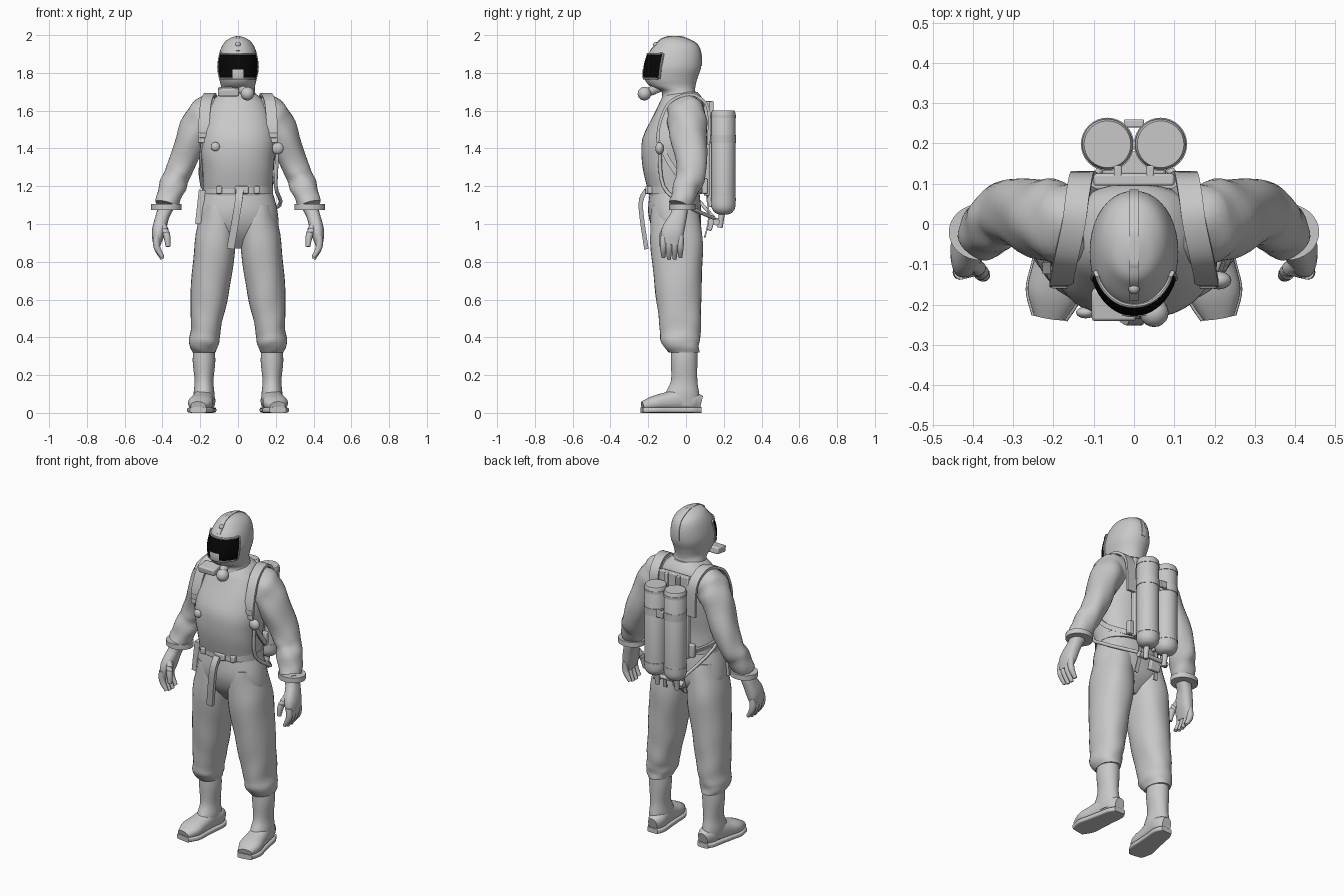
import bpy, bmesh
from math import sin, cos, pi, radians, copysign
from mathutils import Vector

cube = bpy.data.objects.get("Cube")
if cube:
    bpy.data.objects.remove(cube, do_unlink=True)


def material(name, level):
    mat = bpy.data.materials.new(name)
    mat.use_nodes = True
    colour = (level, level, level, 1)
    mat.diffuse_color = colour
    mat.node_tree.nodes["Principled BSDF"].inputs["Base Color"].default_value = colour
    return mat


GREY = material("suit grey", .58)
BLACK = material("visor black", .002)
ACROSS, DEPTH, SKEW = Vector((1, 0, 0)), Vector((0, 1, 0)), Vector((.3, .5, .8))
SIDES = (("left_", 1), ("right_", -1))
FRONT, BACK = -pi / 2, pi / 2


def finish(name, bm, mat=GREY, side=1):
    for v in bm.verts:
        v.co.x *= side
    bmesh.ops.recalc_face_normals(bm, faces=bm.faces)
    mesh = bpy.data.meshes.new(name)
    bm.to_mesh(mesh)
    bm.free()
    mesh.materials.append(mat)
    mesh.shade_smooth()
    mesh.set_sharp_from_angle(angle=radians(42))
    obj = bpy.data.objects.new(name, mesh)
    bpy.context.scene.collection.objects.link(obj)
    return obj


def upright(x, *levels):
    """Stack of level sections, each given as height, centre depth and half sizes."""
    return [(x, y, z, width, depth) for z, y, width, depth in levels]


def spline(rows, t):
    """Smooth in-between row of a list of (x, y, z, half width, half depth)."""
    last = len(rows) - 1
    t = min(max(t, 0), last)
    i = min(int(t), last - 1)
    f = t - i
    quad = zip(rows[max(i - 1, 0)], rows[i], rows[i + 1], rows[min(i + 2, last)])
    return [b + f * (c - a + f * (2 * a - 5 * b + 4 * c - d + f * (3 * (b - c) + d - a))) / 2
            for a, b, c, d in quad]


def point(rows, t, angle, ref=None, power=2, fold=0, grow=0):
    """Position on the skin; tilted across the path when a reference is given."""
    x, y, z, width, depth = spline(rows, t)
    u, v = ACROSS, DEPTH
    if ref:
        ahead, behind = (Vector(spline(rows, t + step)[:3]) for step in (.05, -.05))
        tangent = (ahead - behind).normalized()
        u = (ref - tangent * ref.dot(tangent)).normalized()
        v = tangent.cross(u)
    wrinkle = sin(3 * angle + 2 * t) * cos(2 * t + angle) + sin(7 * t + 2 * cos(angle)) / 2
    swell = 1 + fold * wrinkle
    along, out = (copysign(abs(w) ** (2 / power), w) for w in (cos(angle), sin(angle)))
    return Vector((x, y, z)) + u * along * (width + grow) * swell + v * out * (depth + grow) * swell


def bridge(bm, rings, closed):
    for low, high in zip(rings, rings[1:]):
        for i in range(len(low) - (not closed)):
            k = (i + 1) % len(low)
            bm.faces.new((low[i], low[k], high[k], high[i]))


def loft(name, rows, ref=None, power=2, n=32, steps=5, fold=0, mirror=False):
    """Skin rounded cross-sections; four sides give a flat strap."""
    turn = pi / 4 if n == 4 else 0
    for prefix, side in SIDES if mirror else (("", 1),):
        bm = bmesh.new()
        rings = [[bm.verts.new(point(rows, j / steps, turn + 2 * pi * i / n, ref, power, fold))
                  for i in range(n)] for j in range((len(rows) - 1) * steps + 1)]
        bridge(bm, rings, True)
        bm.faces.new(rings[0])
        bm.faces.new(rings[-1])
        finish(prefix + name, bm, side=side)


def tube(name, pts, r, tip=1, n=12, steps=4, mirror=False):
    rows = [(*p, r, r) for p in pts[:-1]] + [(*pts[-1], r * tip, r * tip)]
    loft(name, rows, SKEW, n=n, steps=steps, mirror=mirror)


def strap(name, pts, width, thick, mirror=False):
    loft(name, [(*p, width, thick) for p in pts], ACROSS, power=20, n=4, mirror=mirror)


def box(name, loc, size, tilt=0):
    bm = bmesh.new()
    bmesh.ops.create_cube(bm, size=1)
    for v in bm.verts:
        v.co = Vector([a * b for a, b in zip(v.co, size)])
    obj = finish(name, bm)
    obj.location = loc
    obj.rotation_euler.x = radians(tilt)
    bevel = obj.modifiers.new("soft edges", "BEVEL")
    bevel.width, bevel.segments = min(size) / 5, 2


def ball(name, loc, r, flat=1):
    bm = bmesh.new()
    bmesh.ops.create_uvsphere(bm, u_segments=20, v_segments=12, radius=r)
    for v in bm.verts:
        v.co.y *= flat
    finish(name, bm).location = loc


# Suit body
torso = upright(0, (1.14, -.06, .18, .13), (1.3, -.08, .19, .15), (1.45, -.07, .2, .16),
                (1.6, -.03, .17, .13), (1.66, -.02, .13, .11), (1.7, -.02, .08, .08))
loft("torso", torso, power=2.3, n=40, fold=.008)
hips = upright(0, (1.18, -.06, .18, .13), (1.06, -.06, .21, .14), (.96, -.05, .2, .12), (.87, -.05, .06, .05))
loft("hips", hips, power=2.2, n=40)
trousers = [(.1, -.06, 1.1, .09, .12), (.12, -.05, .9, .11, .14), (.15, -.04, .63, .1, .12),
            (.17, -.03, .45, .08, .11), (.18, -.03, .37, .08, .1), (.18, -.01, .32, .06, .08)]
loft("trouser_leg", trousers, power=2.2, fold=.025, mirror=True)
sleeve = [(.1, 0, 1.61, .09, .08), (.16, 0, 1.58, .1, .1), (.22, .01, 1.5, .1, .09),
          (.31, .03, 1.29, .08, .07), (.35, 0, 1.19, .07, .07), (.38, -.03, 1.1, .06, .06)]
loft("sleeve", sleeve, DEPTH, fold=.06, mirror=True)

# Rubber boots, the sole following the outline of the foot
shaft = upright(.18, (.37, -.01, .05, .07), (.28, -.01, .06, .07), (.17, -.01, .05, .07),
                (.1, -.02, .055, .09), (.04, -.02, .05, .09))
loft("boot_shaft", shaft, mirror=True)
foot = [(.17, .08, .05, .03, .04), (.17, .04, .06, .05, .05), (.18, -.03, .07, .055, .06),
        (.19, -.1, .06, .06, .05), (.2, -.17, .05, .065, .04), (.21, -.23, .035, .04, .025)]
loft("boot_foot", foot, ACROSS, 2.3, mirror=True)
sole = [(x, y * 1.02, .015, width + .005, .015) for x, y, z, width, height in foot]
loft("boot_sole", sole, ACROSS, 5, mirror=True)

# Gloves
cuff = upright(.38, *((z, -.02, .08, .07) for z in (1.075, 1.105)))
loft("glove_cuff", cuff, steps=1, mirror=True)
palm = [(.38, -.03, 1.09, .04, .04), (.4, -.04, 1.04, .045, .036), (.42, -.07, .96, .06, .036),
        (.43, -.08, .89, .05, .02)]
loft("palm", palm, DEPTH, 2.4, mirror=True)
for i, finger in enumerate(("index", "middle", "ring", "little")):
    y, drop = -.12 + .03 * i, abs(i - 1.5) / 100
    tube(finger + "_finger", [(.43, y, .94), (.43, y, .88), (.4, y, .81 + drop)], .018, .6, mirror=True)
tube("thumb", [(.41, -.08, 1.01), (.38, -.12, .95), (.37, -.13, .88)], .02, .6, mirror=True)

# Hood with visor
hood = upright(0, (1.66, -.03, .1, .1), (1.7, -.04, .09, .09), (1.73, -.07, .09, .12), (1.77, -.08, .1, .14),
               (1.83, -.07, .11, .15), (1.9, -.06, .1, .14), (1.95, -.05, .08, .11), (1.98, -.06, .05, .07),
               (1.995, -.06, .01, .02))
loft("hood", hood, power=2.1, n=40)
SILL, LINTEL = 3, 5  # hood sections bounding the visor


def on_hood(t, angle, grow=0):
    return point(hood, t, angle, power=2.1, grow=grow)


def patch(name, half, low, high, grow, mat, n=16):
    """Thin curved plate lying on the front of the hood."""
    bm = bmesh.new()
    grid = [[bm.verts.new(on_hood(low + (high - low) * j / n, FRONT + half * (2 * i / n - 1), grow))
             for i in range(n + 1)] for j in range(n + 1)]
    bridge(bm, grid, False)
    finish(name, bm, mat)


visor_half = radians(66)
patch("visor", visor_half, SILL, LINTEL, .005, BLACK)
patch("nose_cup", radians(14), SILL, SILL + .8, .008, GREY)
arc = [i / 8 - 1 for i in range(17)]
edge = [(SILL, a) for a in arc] + [(4, 1)] + [(LINTEL, -a) for a in arc] + [(4, -1), (SILL, -1)]
tube("visor_frame", [on_hood(t, FRONT + visor_half * a, .003) for t, a in edge], .006, n=8, steps=2)
crest = [on_hood(5.3 + .3 * i, FRONT) for i in range(9)] + [on_hood(7.7 - .4 * i, BACK) for i in range(10)]
strap("hood_seam", crest, .012, .003)
ball("hood_stud", on_hood(6, FRONT), .014)

# Breathing valve under the chin
valve = (.05, -.22, 1.69)
ball("regulator", valve, .036)
box("regulator_block", (-.05, -.2, 1.7), (.11, .08, .04), 8)
tube("regulator_neck", [valve, (0, -.12, 1.73)], .024)

# Harness
shoulder = [(.12, .12, 1.42), (.13, .12, 1.6), (.14, .07, 1.67), (.15, 0, 1.685), (.17, -.09, 1.64),
            (.18, -.14, 1.53), (.18, -.15, 1.43)]
strap("shoulder_strap", shoulder, .03, .008, mirror=True)
side_strap = [(.19, -.14, 1.44), (.2, -.09, 1.33), (.19, -.01, 1.23), (.08, .1, 1.17)]
strap("side_strap", side_strap, .006, .014, mirror=True)
for prefix, side in SIDES:
    box(prefix + "strap_buckle", (side * .18, -.15, 1.47), (.05, .02, .03))
chest_gauge, side_gauge = (-.12, -.22, 1.41), (.21, -.14, 1.4)
ball("chest_gauge", chest_gauge, .024, .6)
ball("side_gauge", side_gauge, .032, .7)
tube("gauge_hose", [side_gauge, (.2, -.12, 1.2), (.22, 0, 1.1), (.07, .15, 1.03)], .01)
tube("supply_hose", [(-.07, .15, 1.03), (-.19, 0, 1.2), (-.18, -.13, 1.35), (-.16, -.17, 1.4)], .009)

# Belt and hanging pieces
belt_height = 1.18
loft("belt", upright(0, *((belt_height + h, -.06, .186, .144) for h in (-.02, .02))), power=2.3, n=40, steps=1)
box("belt_buckle", (.02, -.2, belt_height), (.07, .03, .04))
for prefix, side in SIDES:
    box(prefix + "belt_keeper", (side * .1, -.19, belt_height), (.03, .03, .04))
strap("belt_tongue", [(.01, -.21, belt_height), (0, -.24, 1.1), (-.04, -.21, .87)], .02, .012)
strap("hip_tool", [(-.19, -.11, belt_height), (-.21, -.11, 1)], .018, .015)

# Air tanks and carrying frame
tank_x, tank_y, tank_r = .066, .198, .063


def tank_part(name, *profile, steps=1):
    rows = upright(tank_x, *((z, tank_y, r, r) for z, r in profile))
    loft(name, rows, steps=steps, mirror=True)


tank_part("tank_bottom", (1.05, .02), (1.06, .045), (1.09, tank_r), (1.15, tank_r), steps=4)
tank_part("tank", (1.15, tank_r), (1.59, tank_r), (1.6, tank_r - .005))
for name, z, half in (("wide", 1.45, .022), ("lower", 1.13, .008), ("upper", 1.57, .008)):
    tank_part(name + "_tank_band", (z - half, tank_r + .003), (z + half, tank_r + .003))
box("band_clasp", (0, .25, 1.45), (.05, .02, .04))
box("band_bracket", (0, .15, 1.45), (.16, .06, .04))
box("back_plate", (0, .11, 1.4), (.2, .03, .5))
box("back_cushion", (0, .1, 1.2), (.26, .03, .08))
for prefix, side in SIDES:
    box(prefix + "frame_rail", (side * .04, .13, 1.37), (.02, .03, .56))
tube("valve_stem", [(tank_x, .19, 1.06), (tank_x, .18, .98)], .017, .8, mirror=True)
tube("valve_knob", [(tank_x, .16, 1.01), (.1, .16, 1.01)], .018, steps=1, mirror=True)
tube("manifold", [(-tank_x, .16, 1.02), (tank_x, .16, 1.02)], .012)
box("pressure_reducer", (-.04, .13, 1), (.07, .03, .07), -15)
strap("loose_strap", [(.05, .11, 1.15), (.06, .12, 1.03), (.07, .1, .93)], .012, .004, mirror=True)
